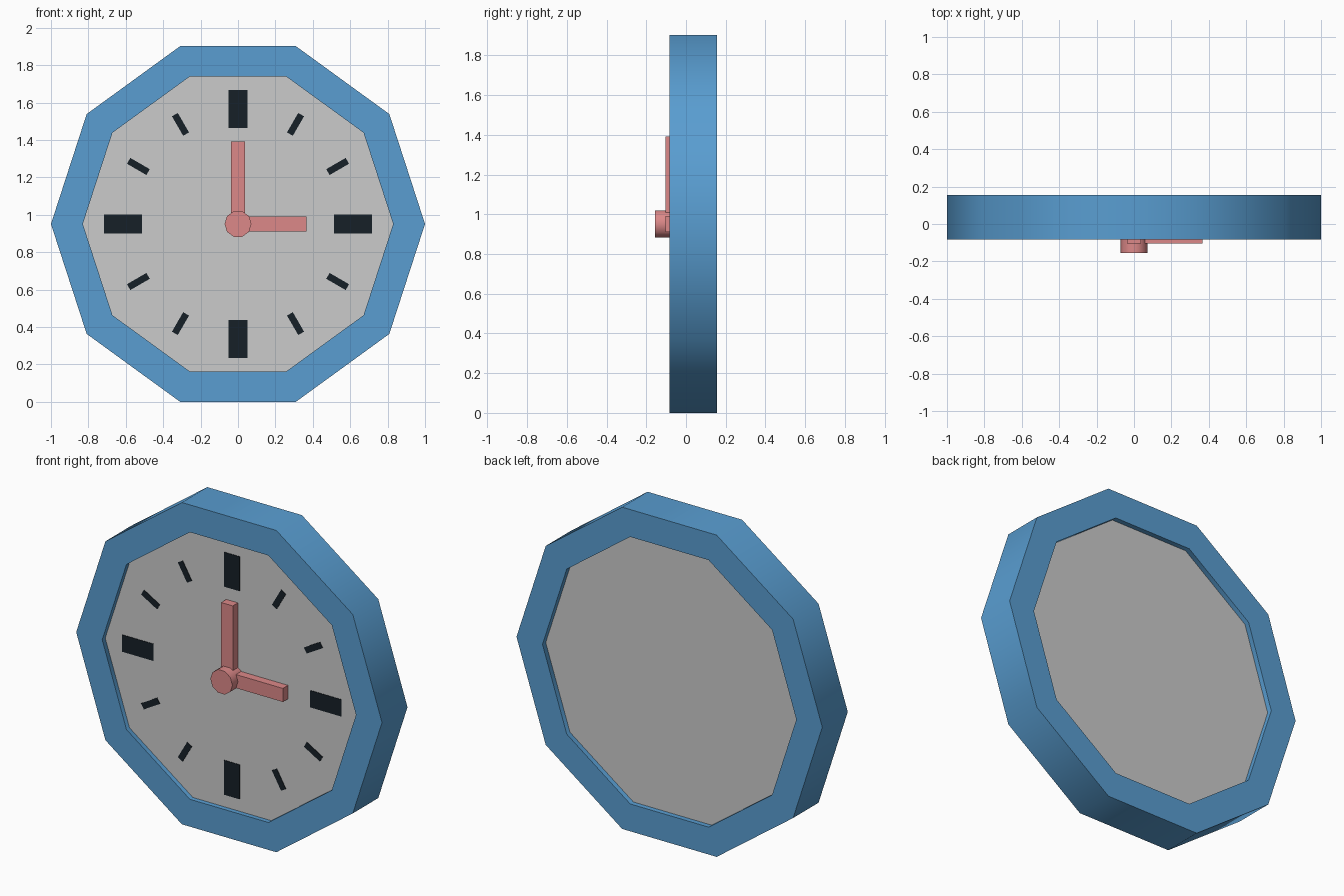
import bpy, bmesh
from math import sin, cos, pi, radians
from mathutils import Matrix, Vector

if "Cube" in bpy.data.objects:
    bpy.data.objects.remove(bpy.data.objects["Cube"])

CZ = sin(radians(72))      # centre height of a unit decagon resting on a flat side
SIDES = 10
FACE_Y = -0.055            # front surface of the dial


def material(name, color):
    m = bpy.data.materials.new(name)
    m.diffuse_color = color
    m.use_nodes = True
    m.node_tree.nodes["Principled BSDF"].inputs["Base Color"].default_value = m.diffuse_color
    return m


blue = material("blue", (0.10, 0.34, 0.64, 1))
red = material("red", (0.72, 0.25, 0.25, 1))
black = material("black", (0.008, 0.014, 0.02, 1))


def finish(name, bm, mat=None, smooth=False):
    bmesh.ops.recalc_face_normals(bm, faces=bm.faces)
    me = bpy.data.meshes.new(name)
    bm.to_mesh(me)
    bm.free()
    ob = bpy.data.objects.new(name, me)
    bpy.context.collection.objects.link(ob)
    ob.location.z = CZ
    if mat:
        me.materials.append(mat)
    if smooth:
        bpy.ops.object.select_all(action='DESELECT')
        ob.select_set(True)
        bpy.context.view_layer.objects.active = ob
        bpy.ops.object.shade_smooth_by_angle(angle=radians(40))
    return ob


def ring(bm, r, y):
    return [bm.verts.new((r * cos(2 * pi * i / SIDES), y, r * sin(2 * pi * i / SIDES)))
            for i in range(SIDES)]


def bridge(bm, a, b):
    for i in range(SIDES):
        j = (i + 1) % SIDES
        bm.faces.new((a[i], a[j], b[j], b[i]))


def disc(name, r, y0, y1, mat=None):
    bm = bmesh.new()
    a, b = ring(bm, r, y0), ring(bm, r, y1)
    bridge(bm, a, b)
    bm.faces.new(a)
    bm.faces.new(b)
    return finish(name, bm, mat, True)


def radial_bar(name, r0, r1, width, y0, y1, hour, mat):
    # box lying along the direction of the given hour
    bm = bmesh.new()
    bmesh.ops.create_cube(bm, size=1)
    bmesh.ops.scale(bm, vec=Vector((width, y1 - y0, r1 - r0)), verts=bm.verts)
    bmesh.ops.translate(bm, vec=Vector((0, (y0 + y1) / 2, (r0 + r1) / 2)), verts=bm.verts)
    bmesh.ops.rotate(bm, matrix=Matrix.Rotation(radians(30 * hour), 3, 'Y'), verts=bm.verts)
    return finish(name, bm, mat)


# Outer frame: square-section decagonal ring
bm = bmesh.new()
loops = [ring(bm, r, y) for r, y in ((1, -0.083), (1, 0.155), (0.83, 0.155), (0.83, -0.083))]
for k in range(4):
    bridge(bm, loops[k], loops[(k + 1) % 4])
finish("frame", bm, blue, True)

# Dial plate, slightly recessed front and back
disc("dial", 0.83, FACE_Y, 0.125)

# Hour marks: large at the quarters, small between
for h in range(12):
    r0, r1, w = (0.513, 0.717, 0.10) if h % 3 == 0 else (0.555, 0.675, 0.036)
    radial_bar(f"hour_mark_{h}", r0, r1, w, FACE_Y - 0.003, FACE_Y + 0.002, h, black)

# Hands and centre hub
radial_bar("minute_hand", 0, 0.44, 0.076, -0.103, FACE_Y, 0, red)
radial_bar("hour_hand", 0, 0.366, 0.08, -0.103, FACE_Y, 3, red)
disc("hub", 0.072, -0.155, FACE_Y, red)
